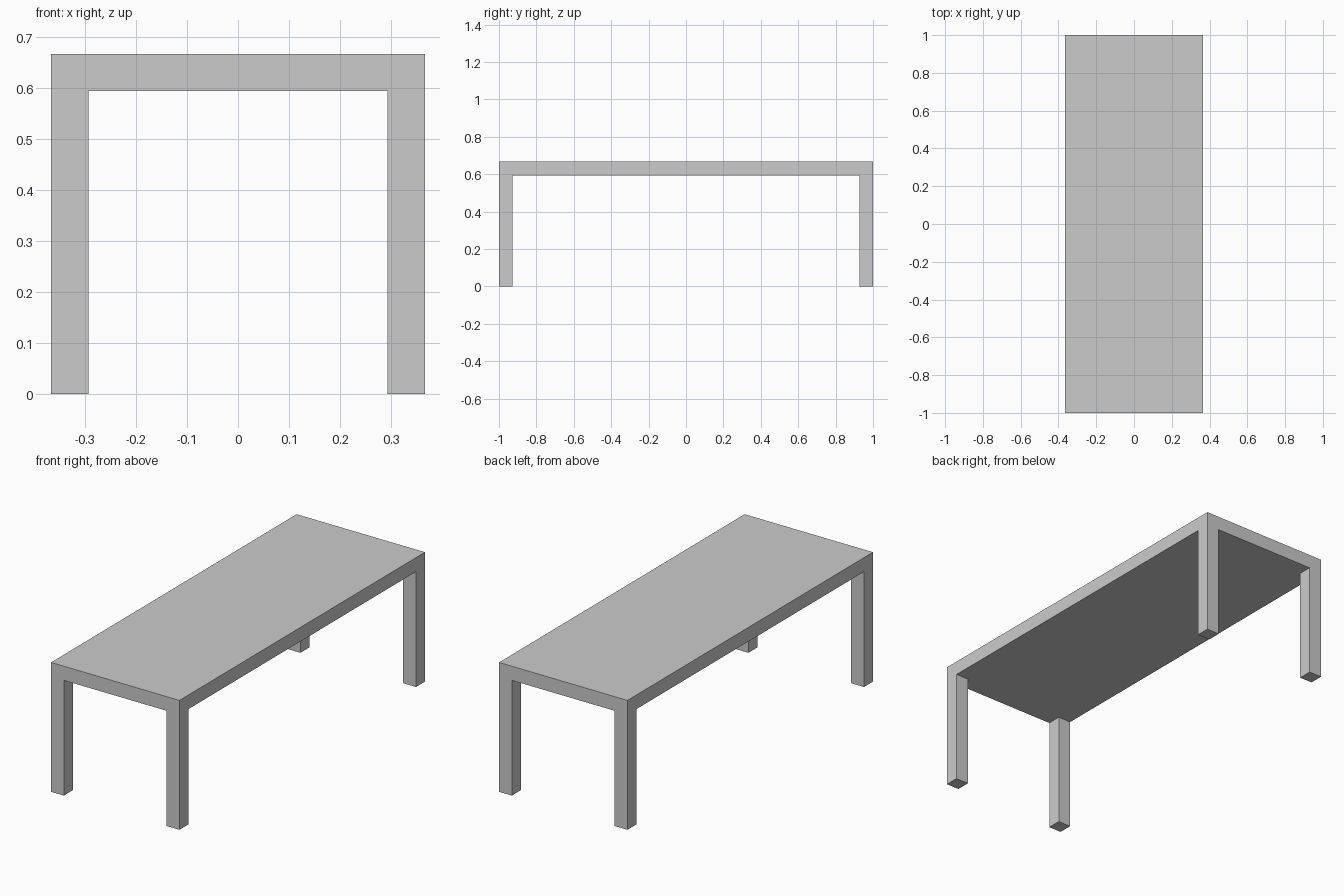
import bpy, bmesh
from mathutils import Vector

if "Cube" in bpy.data.objects:
    bpy.data.objects.remove(bpy.data.objects["Cube"])

HALF_X, HALF_Y = 0.366, 1.0
HEIGHT, THICK = 0.667, 0.073   # overall height, board thickness = leg width
UNDER = HEIGHT - THICK

bm = bmesh.new()

# Table top slab
bmesh.ops.create_cube(bm, size=1)
bmesh.ops.scale(bm, vec=(2 * HALF_X, 2 * HALF_Y, THICK), verts=bm.verts)
bmesh.ops.translate(bm, vec=(0, 0, HEIGHT - THICK / 2), verts=bm.verts)

# Loop cuts marking out the square leg footprints
for axis, half in ((Vector((1, 0, 0)), HALF_X), (Vector((0, 1, 0)), HALF_Y)):
    for side in (-1, 1):
        bmesh.ops.bisect_plane(bm, geom=bm.verts[:] + bm.edges[:] + bm.faces[:],
                               plane_co=axis * side * (half - THICK), plane_no=axis)

# Legs: extrude the four corner faces of the underside to the floor
bm.normal_update()
corners = []
for f in bm.faces:
    c = f.calc_center_median()
    if f.normal.z < -0.9 and abs(c.x) > HALF_X - THICK and abs(c.y) > HALF_Y - THICK:
        corners.append(f)
feet = bmesh.ops.extrude_discrete_faces(bm, faces=corners)["faces"]
for f in feet:
    bmesh.ops.translate(bm, vec=(0, 0, -UNDER), verts=f.verts)

bmesh.ops.recalc_face_normals(bm, faces=bm.faces)
mesh = bpy.data.meshes.new("table")
bm.to_mesh(mesh)
bm.free()
bpy.context.collection.objects.link(bpy.data.objects.new("table", mesh))
